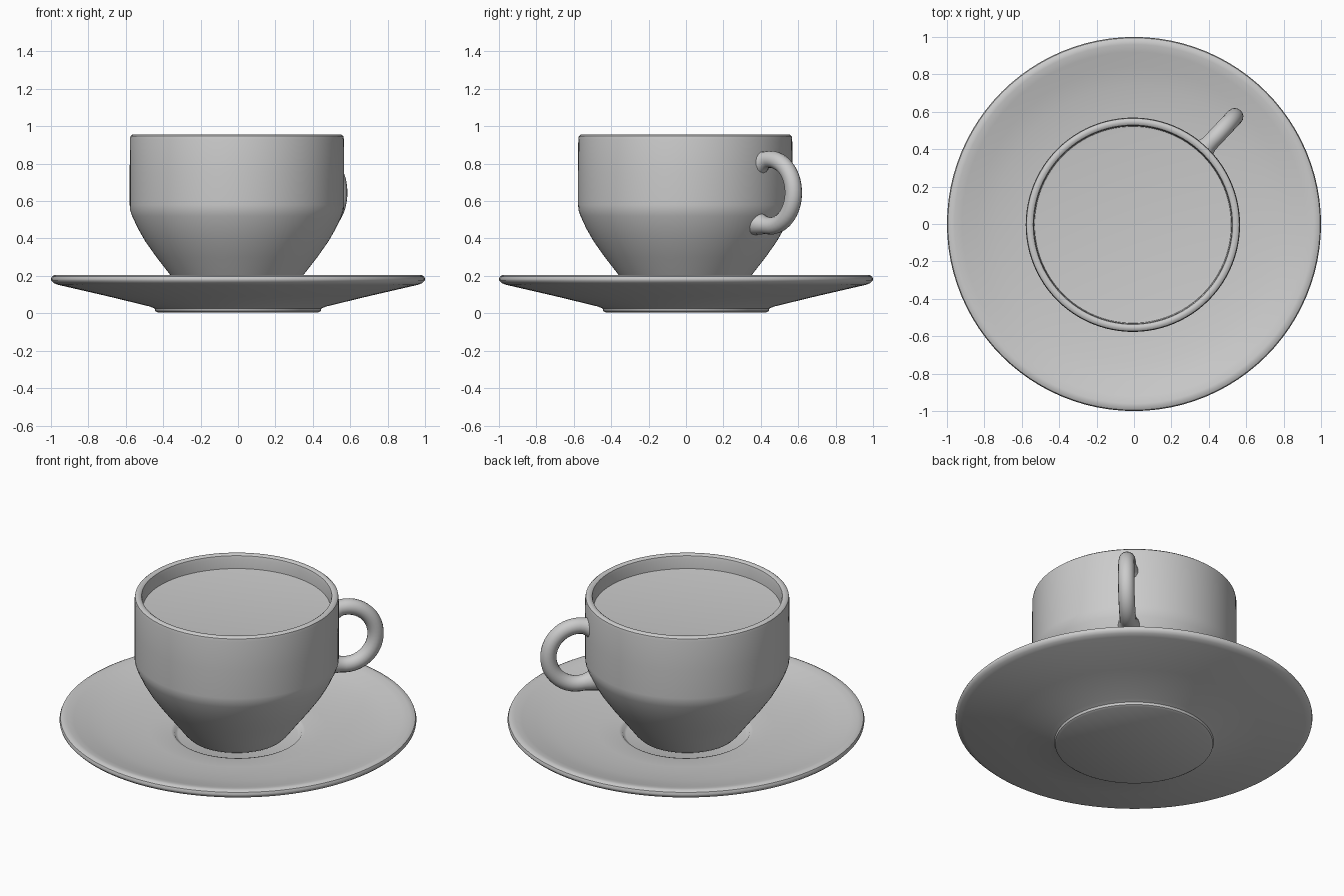
import bpy, bmesh, math

if "Cube" in bpy.data.objects:
    bpy.data.objects.remove(bpy.data.objects["Cube"])

SEGS = 96
CX, CY = -0.006, -0.004      # cup axis sits slightly off the saucer centre


def finish(obj, angle=40):
    bpy.ops.object.select_all(action='DESELECT')
    obj.select_set(True)
    bpy.context.view_layer.objects.active = obj
    bpy.ops.object.shade_smooth_by_angle(angle=math.radians(angle))


def lathe(name, profile, centre=(0, 0)):
    """Revolve an (r, z) profile about the z axis."""
    bm = bmesh.new()
    verts = [bm.verts.new((r, 0, z)) for r, z in profile]
    edges = [bm.edges.new(pair) for pair in zip(verts, verts[1:])]
    bmesh.ops.spin(bm, geom=verts + edges, cent=(0, 0, 0), axis=(0, 0, 1),
                   angle=math.tau, steps=SEGS, use_duplicate=False)
    bmesh.ops.remove_doubles(bm, verts=bm.verts, dist=1e-5)
    bmesh.ops.recalc_face_normals(bm, faces=bm.faces)
    mesh = bpy.data.meshes.new(name)
    bm.to_mesh(mesh)
    bm.free()
    obj = bpy.data.objects.new(name, mesh)
    obj.location = (*centre, 0)
    bpy.context.collection.objects.link(obj)
    finish(obj)
    return obj


# Saucer: foot, sloping underside, rounded lip, dished top and central well
lathe("saucer", [
    (0, 0.005), (0.43, 0.005), (0.442, 0.012), (0.446, 0.026), (0.47, 0.036),
    (0.70, 0.092), (0.96, 0.152), (0.985, 0.161), (0.998, 0.174),
    (1.0, 0.184), (0.995, 0.197), (0.98, 0.205), (0.96, 0.205),
    (0.92, 0.195), (0.84, 0.171), (0.74, 0.150), (0.62, 0.134),
    (0.50, 0.123), (0.375, 0.117), (0.358, 0.112), (0.348, 0.098),
    (0.335, 0.092), (0, 0.092)])

# Cup: tapered bowl, straight upper wall, rounded rim and inner wall
lathe("cup", [
    (0, 0.10), (0.255, 0.10), (0.278, 0.107), (0.30, 0.13), (0.36, 0.21),
    (0.43, 0.30), (0.49, 0.385), (0.53, 0.455), (0.56, 0.52), (0.571, 0.553),
    (0.573, 0.58), (0.573, 0.75), (0.572, 0.93), (0.569, 0.947),
    (0.559, 0.955), (0.543, 0.955), (0.533, 0.948), (0.529, 0.93),
    (0.525, 0.86), (0.525, 0.58), (0.50, 0.49), (0.44, 0.39), (0.33, 0.24),
    (0.25, 0.15), (0, 0.14)], (CX, CY))

# Drink surface
lathe("drink", [(0, 0.87), (0.515, 0.87), (0.527, 0.872)], (CX, CY))

# Handle: ring-shaped tube that flares where it meets the wall
arc = [(0.625 + 0.17 * math.cos(math.radians(a)),
        0.645 + 0.178 * math.sin(math.radians(a)), 1.0)
       for a in range(100, -101, -8)]
path = ([(0.545, 0.805, 1.4), (0.568, 0.813, 1.18)] + arc
        + [(0.565, 0.474, 1.15), (0.525, 0.482, 1.4)])
curve = bpy.data.curves.new("handle_path", 'CURVE')
curve.dimensions = '3D'
curve.bevel_depth = 0.046
curve.bevel_resolution = 6
curve.use_fill_caps = True
spline = curve.splines.new('POLY')
spline.points.add(len(path) - 1)
for point, (s, z, radius) in zip(spline.points, path):
    point.co = (s, 0, z, 1)
    # keep the flared ends inside the cup wall
    point.radius = radius
tube = bpy.data.objects.new("handle_path", curve)
bpy.context.collection.objects.link(tube)
mesh = bpy.data.meshes.new_from_object(
    tube.evaluated_get(bpy.context.evaluated_depsgraph_get()))
bpy.data.objects.remove(tube)
handle = bpy.data.objects.new("handle", mesh)
handle.location = (CX, CY, 0)
handle.rotation_euler.z = math.radians(46.7)
bpy.context.collection.objects.link(handle)
finish(handle, 50)
